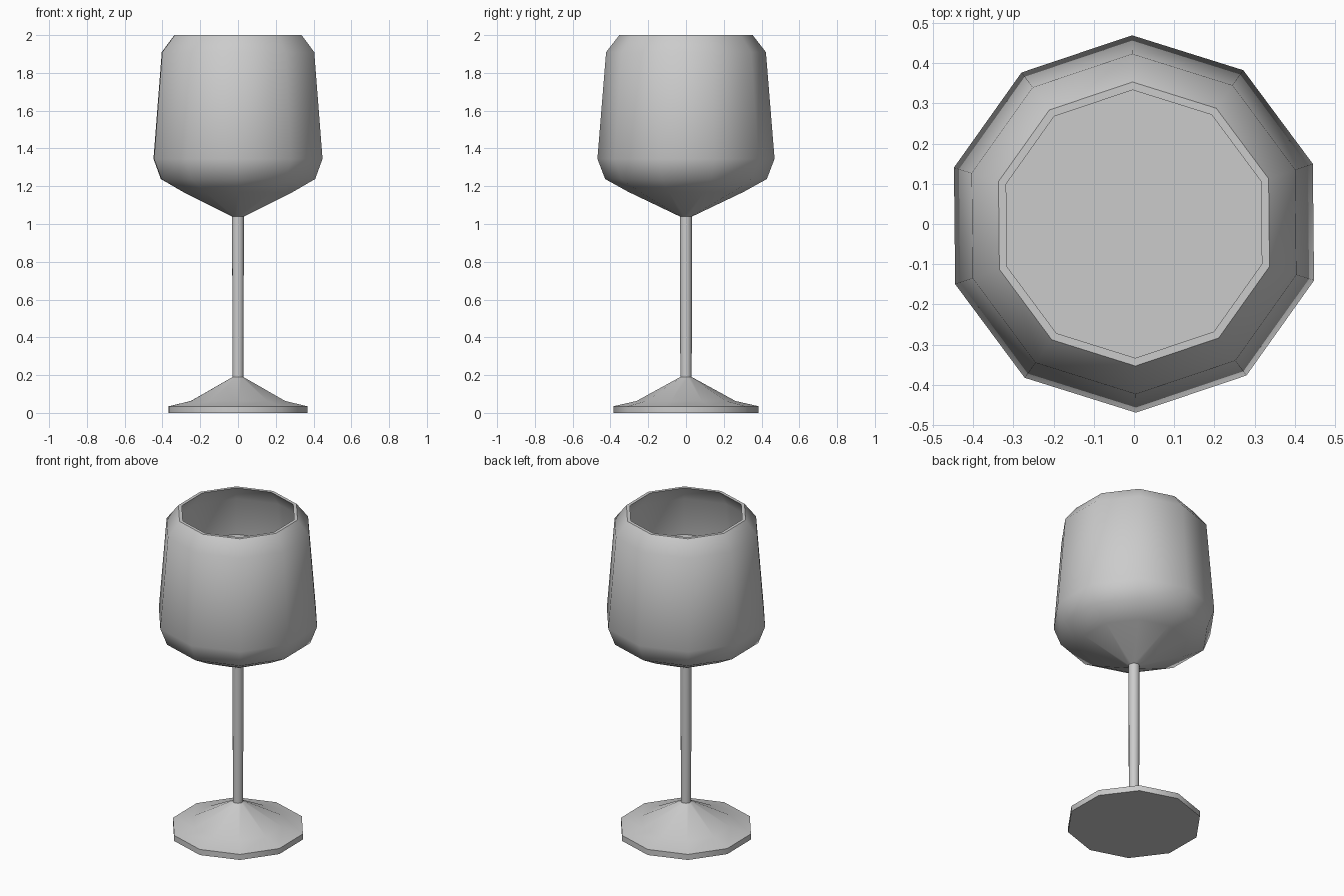
import bpy, bmesh, math

if "Cube" in bpy.data.objects:
    bpy.data.objects.remove(bpy.data.objects["Cube"])

SIDES = 10
TURN = math.radians(90.6)  # a corner points almost straight along y


def lathe(name, profile, closed=False):
    """Spin (radius, z) points into a ten-sided solid; caps open ends."""
    bm = bmesh.new()
    rings = []
    for r, z in profile:
        if r == 0:
            rings.append([bm.verts.new((0, 0, z))] * SIDES)
        else:
            rings.append([bm.verts.new((r * math.cos(TURN + math.tau * i / SIDES),
                                        r * math.sin(TURN + math.tau * i / SIDES), z))
                          for i in range(SIDES)])
    for a, b in zip(rings, rings[1:]):
        for i in range(SIDES):
            j = (i + 1) % SIDES
            bm.faces.new(list(dict.fromkeys((a[i], a[j], b[j], b[i]))))
    for ring in (rings[0], rings[-1]):
        if len(set(ring)) == SIDES:
            bm.faces.new(ring)
    bmesh.ops.recalc_face_normals(bm, faces=bm.faces)
    mesh = bpy.data.meshes.new(name)
    bm.to_mesh(mesh)
    bm.free()
    obj = bpy.data.objects.new(name, mesh)
    bpy.context.collection.objects.link(obj)
    bpy.ops.object.select_all(action='DESELECT')
    obj.select_set(True)
    bpy.context.view_layer.objects.active = obj
    bpy.ops.object.shade_smooth_by_angle(angle=math.radians(45))
    return obj


# Glass: foot, stem and hollow bowl as one profile
lathe("wine_glass", [
    (0.385, 0), (0.385, 0.035), (0.262, 0.063), (0.030, 0.19),   # foot
    (0.033, 1.04),                                               # stem
    (0.305, 1.17), (0.428, 1.238), (0.469, 1.345),               # bowl outside
    (0.423, 1.91), (0.353, 2.0),
    (0.333, 2.0), (0.403, 1.90), (0.449, 1.348),                 # bowl inside
    (0.413, 1.25), (0.297, 1.187), (0, 1.05)])

# Drink filling the bowl
lathe("drink", [
    (0, 1.055), (0.292, 1.189), (0.408, 1.253), (0.444, 1.348), (0.417, 1.67)])
